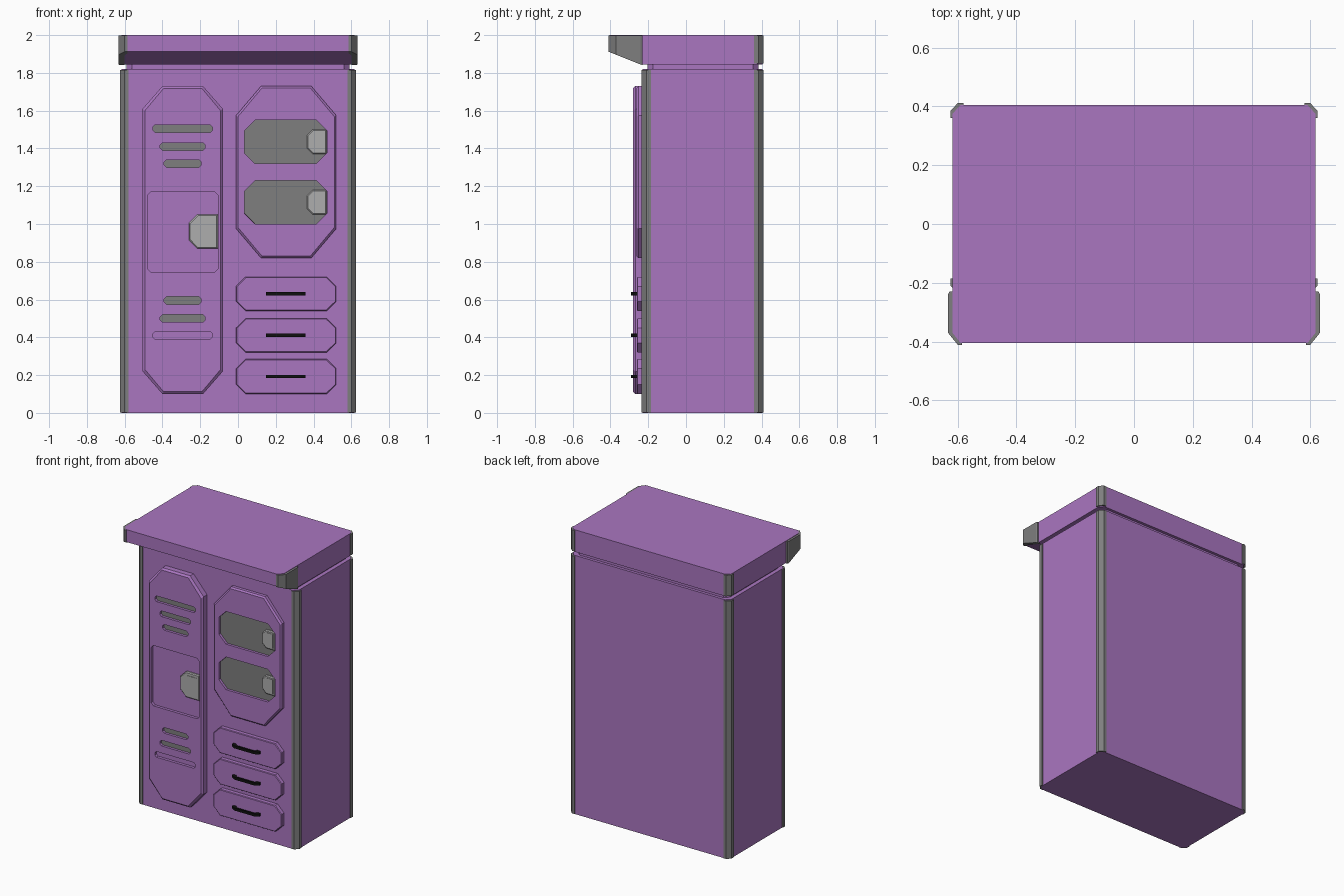
import bpy, bmesh

if "Cube" in bpy.data.objects:
    bpy.data.objects.remove(bpy.data.objects["Cube"])


def material(name, r, g, b):
    m = bpy.data.materials.new(name)
    m.diffuse_color = (r, g, b, 1)
    m.use_nodes = True
    m.node_tree.nodes["Principled BSDF"].inputs["Base Color"].default_value = m.diffuse_color
    return m


PURPLE = material("purple_paint", 0.40, 0.18, 0.53)
DARK = material("dark_grey", 0.21, 0.21, 0.21)
LIGHT = material("light_grey", 0.42, 0.42, 0.42)
BLACK = material("black", 0.005, 0.005, 0.005)


def loft(name, rings, mat, crease=None, mirror=False):
    """Closed solid through rings of 3D points; crease splits the first cap."""
    bm = bmesh.new()
    vs = [[bm.verts.new(p) for p in r] for r in rings]
    n = len(vs[0])
    bm.faces.new(vs[0])
    bm.faces.new(vs[-1])
    for a, b in zip(vs, vs[1:]):
        for i in range(n):
            j = (i + 1) % n
            bm.faces.new((a[i], a[j], b[j], b[i]))
    if crease:
        bmesh.ops.connect_verts(bm, verts=[vs[0][i] for i in crease])
    bmesh.ops.recalc_face_normals(bm, faces=bm.faces)
    me = bpy.data.meshes.new(name)
    bm.to_mesh(me)
    bm.free()
    me.materials.append(mat)
    ob = bpy.data.objects.new(name, me)
    bpy.context.collection.objects.link(ob)
    if mirror:
        ob.modifiers.new("mirror", 'MIRROR').use_mirror_merge = False
    return ob


def column(name, plan, low, high, mat, **kw):
    """Plan outline (x, y) raised in z; low may be a function of y."""
    f = low if callable(low) else (lambda y: low)
    return loft(name, [[(x, y, f(y)) for x, y in plan],
                       [(x, y, high) for x, y in plan]], mat, **kw)


def octagon(x0, x1, z0, z1, cx, cz, right=True):
    """Rectangle with cut corners, optionally only on the left."""
    left = [(x0 + cx, z1), (x0, z1 - cz), (x0, z0 + cz), (x0 + cx, z0)]
    if right:
        return left + [(x1 - cx, z0), (x1, z0 + cz), (x1, z1 - cz), (x1 - cx, z1)]
    return left + [(x1, z0), (x1, z1)]


def plate(name, pts, back, front, mat, bevel=0.0):
    """Front-facing plate from y=back to y=front with a bevelled front rim."""
    xs, zs = [p[0] for p in pts], [p[1] for p in pts]
    mx, mz = (min(xs) + max(xs)) / 2, (min(zs) + max(zs)) / 2
    sx = 1 - 2 * bevel / (max(xs) - min(xs))
    sz = 1 - 2 * bevel / (max(zs) - min(zs))
    rings = [[(x, back, z) for x, z in pts]]
    if bevel:
        rings.append([(x, front + bevel, z) for x, z in pts])
    rings.append([(mx + (x - mx) * sx, front, mz + (z - mz) * sz) for x, z in pts])
    return loft(name, rings, mat)


def recess(target, shapes, floor):
    """Cut each outline into the target down to y=floor."""
    for pts in shapes:
        cutter = plate("cutter", pts, floor, -0.4, PURPLE)
        cutter.hide_render = True
        mod = target.modifiers.new("recess", 'BOOLEAN')
        mod.operation, mod.solver, mod.object = 'DIFFERENCE', 'EXACT', cutter
        bpy.context.view_layer.objects.active = target
        bpy.ops.object.modifier_apply(modifier=mod.name)
        bpy.data.objects.remove(cutter)


# Cabinet body and recessed neck
def rounded_plan(x, y0, y1, c):
    return octagon(-x, x, y0, y1, c, c)


column("body", rounded_plan(0.618, -0.23, 0.405, 0.03), 0, 1.82, PURPLE)
column("neck", rounded_plan(0.59, -0.205, 0.385, 0.03), 1.80, 1.86, PURPLE)

# Lid with an overhang that slopes underneath at the front
def lid_low(y):
    return 1.845 + max(0, -0.235 - y) * 0.40


lid_plan = [(-0.59, -0.405), (0.59, -0.405), (0.618, -0.37), (0.618, -0.235),
            (0.618, 0.375), (0.59, 0.405), (-0.59, 0.405), (-0.618, 0.375),
            (-0.618, -0.235), (-0.618, -0.37)]
column("lid", lid_plan, lid_low, 2.0, PURPLE, crease=(3, 8))

# Grey corner trims on body and lid
front_trim = [(0.58, -0.21), (0.58, -0.235), (0.60, -0.235), (0.625, -0.21),
              (0.625, -0.185), (0.60, -0.185)]
back_trim = [(0.58, 0.385), (0.58, 0.411), (0.60, 0.411), (0.625, 0.385),
             (0.625, 0.36), (0.60, 0.36)]
column("front_corner_trim", front_trim, 0.002, 1.815, DARK, mirror=True)
column("back_corner_trim", back_trim, 0.002, 1.815, DARK, mirror=True)
column("lid_back_trim", back_trim, 1.85, 1.997, DARK, mirror=True)
column("lid_front_trim", [(0.585, -0.39), (0.585, -0.411), (0.60, -0.411),
                          (0.633, -0.37), (0.633, -0.24), (0.628, -0.23), (0.60, -0.23),
                          (0.60, -0.36)], lambda y: lid_low(y) - 0.003, 1.997, DARK,
       mirror=True)

# Tall left door with vent slots and a latch pocket
left_door = plate("left_door", octagon(-0.505, -0.08, 0.10, 1.73, 0.105, 0.12),
                  -0.225, -0.28, PURPLE, 0.012)
slots = [octagon(-0.293 - w, -0.293 + w, z - 0.02, z + 0.02, 0.012, 0.012)
         for z, w in ((1.505, 0.158), (1.41, 0.119), (1.32, 0.098),
                      (0.595, 0.098), (0.50, 0.119), (0.41, 0.158))]
pocket = octagon(-0.48, -0.105, 0.745, 1.17, 0.018, 0.018)
recess(left_door, slots + [pocket], -0.26)
for i, s in enumerate(slots[:5]):
    plate(f"vent_slot_{i + 1}", s, -0.255, -0.262, DARK)

# Upper right door with two recessed windows
right_door = plate("right_door", octagon(-0.01, 0.52, 0.82, 1.73, 0.132, 0.155),
                   -0.225, -0.262, PURPLE, 0.01)
windows = [octagon(0.035, 0.47, z, z + 0.23, 0.055, 0.055) for z in (1.0, 1.32)]
recess(right_door, windows, -0.242)
for i, w in enumerate(windows):
    plate(f"window_{i + 1}", w, -0.236, -0.244, DARK)


# Stepped latches
def latch(name, x0, x1, z0, z1, c, back, front):
    plate(name + "_base", octagon(x0, x1, z0, z1, c, c, False), back, front,
          LIGHT, 0.006)
    d = (x1 - x0) * 0.15
    plate(name + "_grip", octagon(x0 + d, x1 - d, z0 + d, z1 - d, c * 0.7, c * 0.7, False),
          back, front - 0.003, LIGHT)


latch("door_latch", -0.26, -0.107, 0.87, 1.05, 0.045, -0.255, -0.275)
for i, z in enumerate((1.05, 1.37)):
    latch(f"window_latch_{i + 1}", 0.365, 0.468, z, z + 0.13, 0.03, -0.24, -0.257)

# Drawers with black bar handles
for i, (z0, z1) in enumerate(((0.10, 0.285), (0.32, 0.50), (0.54, 0.72))):
    plate(f"drawer_{i + 1}", octagon(-0.01, 0.52, z0, z1, 0.05, 0.05),
          -0.225, -0.26, PURPLE, 0.004)
    z = (z0 + z1) / 2
    bow = [(0.147, -0.255), (0.147, -0.275), (0.175, -0.291), (0.33, -0.291),
           (0.358, -0.275), (0.358, -0.255), (0.335, -0.255), (0.325, -0.277),
           (0.18, -0.277), (0.17, -0.255)]
    column(f"drawer_handle_{i + 1}", bow, z - 0.009, z + 0.009, BLACK)
